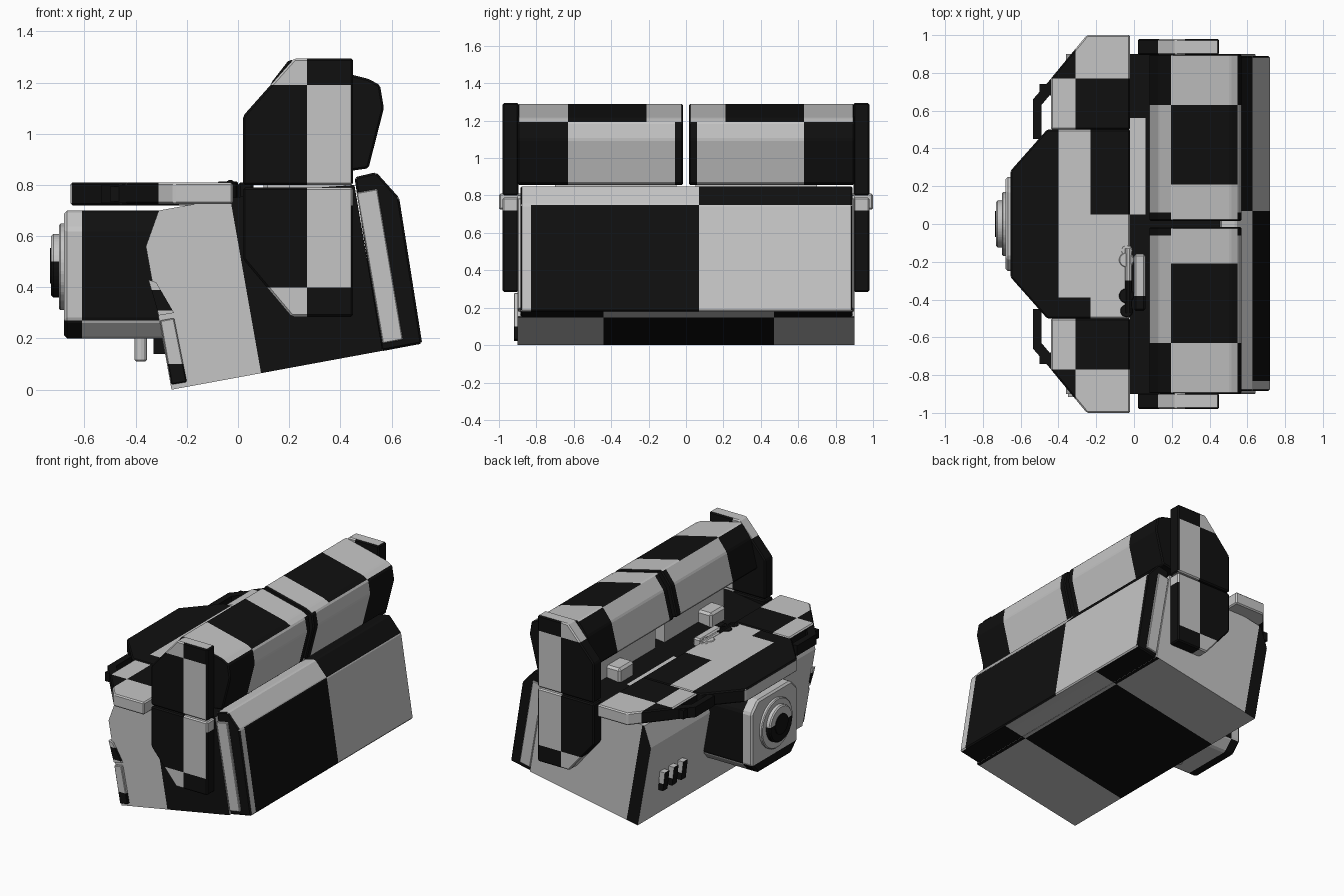
import bpy, bmesh, math
from mathutils import Vector

if "Cube" in bpy.data.objects:
    bpy.data.objects.remove(bpy.data.objects["Cube"])

# two flat paints
def material(name, v):
    m = bpy.data.materials.new(name)
    m.diffuse_color = (v, v, v, 1)
    m.use_nodes = True
    m.node_tree.nodes["Principled BSDF"].inputs["Base Color"].default_value = m.diffuse_color
    return m
MATS = [material("light_grey", 0.56), material("black", 0.005)]

C, S = math.cos(math.radians(10)), math.sin(math.radians(10))
def tilt(p):            # position along the tilted hull direction
    return p.x * C + p.z * S

def plane(axis, v):
    n = {'x': (1, 0, 0), 'y': (0, 1, 0), 'z': (0, 0, 1), 'u': (C, 0, S)}[axis]
    n = Vector(n)
    return n * v, n

def finish(name, bm, black, cuts=""):
    # cut along the paint borders, then paint each face by rule
    for c in cuts.split():
        co, no = plane(c[0], float(c[1:]))
        bmesh.ops.bisect_plane(bm, geom=bm.verts[:] + bm.edges[:] + bm.faces[:],
                               plane_co=co, plane_no=no, dist=1e-5)
    bm.normal_update()
    for f in bm.faces:
        b = black(f.calc_center_median(), f.normal) if callable(black) else black
        f.material_index = int(b)
    me = bpy.data.meshes.new(name)
    bm.to_mesh(me)
    bm.free()
    for m in MATS:
        me.materials.append(m)
    ob = bpy.data.objects.new(name, me)
    bpy.context.collection.objects.link(ob)
    return ob

def prism(name, pts, axis, lo, hi, black, cuts="", bevel=0.0):
    # profile (xz for axis y, xy for axis z, yz for axis x) extruded lo..hi
    put = {'y': lambda a, b, t: (a, t, b), 'z': lambda a, b, t: (a, b, t),
           'x': lambda a, b, t: (t, a, b)}[axis]
    bm = bmesh.new()
    rings = [[bm.verts.new(put(a, b, t)) for a, b in pts] for t in (lo, hi)]
    n = len(pts)
    bm.faces.new(rings[0])
    bm.faces.new(rings[1][::-1])
    for i in range(n):
        j = (i + 1) % n
        bm.faces.new((rings[0][i], rings[1][i], rings[1][j], rings[0][j]))
    bmesh.ops.recalc_face_normals(bm, faces=bm.faces[:])
    if bevel:
        bmesh.ops.bevel(bm, geom=bm.edges[:], offset=bevel, segments=1,
                        affect='EDGES', profile=0.5)
    return finish(name, bm, black, cuts)

def box(name, x0, x1, y0, y1, z0, z1, black, cuts="", bevel=0.0):
    return prism(name, [(x0, z0), (x1, z0), (x1, z1), (x0, z1)], 'y', y0, y1, black, cuts, bevel)

def disc(y, z, r, n=24):
    return [(y + r * math.cos(math.tau * (i + .5) / n),
             z + r * math.sin(math.tau * (i + .5) / n)) for i in range(n)]

# tilted main hull
def hull_rule(p, n):
    if n.z < -0.7:
        return (-.44 < p.y < .47) == (tilt(p) < .56)
    if n.y < -0.7:
        return tilt(p) > .1
    if n.y > 0.7:
        return tilt(p) < -.17
    if n.z > 0.7:
        return p.x > -.02 and not (p.x < .06 and .05 < p.y < .56)
    return False
prism("hull", [(-.26, 0), (.565, .152), (.455, .80), (.24, .785), (-.02, .75),
               (-.2, .72), (-.31, .70), (-.36, .56)], 'y', -.9, .9, hull_rule,
      "u0.1 u-0.17 u0.56 y-0.44 y0.47 x-0.02 x0.06 y0.05 y0.56")

# nose slab closing the +x end
def nose_rule(p, n):
    if abs(n.y) > .7:
        return True
    if n.z < -.7:
        return not -.44 < p.y < .47
    if p.y < -.83:
        return False
    return (p.y > .07) if p.z > .75 else (p.y < .07)
prism("nose_slab", [(.56, .15), (.655, .168), (.72, .18), (.63, .75), (.54, .85), (.455, .83)],
      'y', -.885, .89, nose_rule, "y0.07 y-0.83 y-0.44 y0.47 z0.75", .008)
for s in (-1, 1):
    prism("nose_side_strip", [(.565, .18), (.645, .195), (.545, .785), (.463, .77)], 'y',
          *sorted((s * .86, s * .9)), False, "", .004)

# raised plates on the front side near the -x edge
prism("side_plate_upper", [(-.35, .43), (-.32, .42), (-.25, .30), (-.31, .29)], 'y', -.915, -.89,
      lambda p, n: .31 < p.z < .39, "z0.31 z0.39")
prism("side_plate_lower", [(-.305, .27), (-.25, .28), (-.2, .03), (-.26, .02)], 'y', -.92, -.89,
      lambda p, n: p.z < .1, "z0.1", .004)

# three vents on the -x face
for y in (.52, .62, .72):
    prism("vent", [(-.31, .20), (-.345, .20), (-.36, .33), (-.32, .33)], 'y', y - .025, y + .025,
          lambda p, n: n.x < -.5 or p.z < .25, "z0.25")

# snout housing with rings
ch = .07
a, lo, hi = .25, .20, .70
octo = [(-a + ch, lo), (a - ch, lo), (a, lo + ch), (a, hi - ch),
        (a - ch, hi), (-a + ch, hi), (-a, hi - ch), (-a, lo + ch)]
prism("snout", octo, 'x', -.68, -.25, lambda p, n: (p.x > -.61) == (p.z > .27),
      "x-0.61 z0.27", .012)
prism("snout_ring", disc(0, .48, .17), 'x', -.70, -.66, False, "", .006)
prism("snout_cap", disc(0, .485, .125), 'x', -.73, -.66, lambda p, n: p.z < .5, "z0.5", .008)
prism("snout_core", disc(0, .485, .07), 'x', -.735, -.72, True)
prism("snout_peg", disc(-.38, 0, .025, 12), 'z', .11, .22, False, "", .006)
box("snout_bracket", -.33, -.28, -.06, .06, .14, .22, True)

# deck: centre plate plus two side wings
def deck_rule(p, n):
    if p.x < -.4:
        return p.x > -.64 or n.z > .7
    if p.x < -.23:
        return p.y < -.39
    return p.y > .05
prism("deck_centre", [(-.655, -.28), (-.46, -.5), (-.02, -.5), (-.02, .5), (-.46, .5), (-.655, .28)],
      'z', .72, .81, deck_rule, "x-0.4 x-0.23 y-0.39 y0.05", .008)
def wing_rule(p, n):
    if abs(p.y) > .77:
        return p.x < -.31
    return p.x > -.31 if n.z > .5 else p.x < -.31
for s in (-1, 1):
    prism("deck_wing", [(-.02, s * .5), (-.02, s * 1.0), (-.25, s * 1.0), (-.44, s * .77), (-.44, s * .5)],
          'z', .725, .81, wing_rule, "x-0.31 y%g" % (s * .77), .008)
    prism("deck_outer_bar", [(-.49, s * .45), (-.535, s * .45), (-.535, s * .66), (-.36, s * .86),
                             (-.33, s * .82), (-.49, s * .63)], 'z', .73, .80, True)
    box("deck_outer_link", -.5, -.42, *sorted((s * .68, s * .74)), .735, .795, True)

# end brackets, upper and lower halves
for s in (-1, 1):
    y0, y1 = sorted((s * .895, s * .98))
    prism("bracket_upper", [(.02, .80), (.45, .80), (.45, 1.295), (.22, 1.295), (.02, 1.07)], 'y', y0, y1,
          lambda p, n: n.x > .6 or ((p.x < .27) == (p.z < 1.19) and n.z < .9),
          "x0.27 z1.19", .008)
    prism("bracket_lower", [(.02, .79), (.02, .51), (.21, .285), (.45, .285), (.45, .79)], 'y', y0, y1,
          lambda p, n: (n.x > .6 and p.z < .72) or (n.x < .6 and (p.x < .27) == (p.z > .4)),
          "x0.27 z0.4 z0.72", .008)

# two long faceted beams between the brackets
def beam_rule(p, n):
    y = abs(p.y)
    if abs(n.y) > .7:
        return True
    if n.z > .8:
        return .21 < y < .63
    return y > .63 or y < .06
for s in (-1, 1):
    y0, y1 = sorted((s * .015, s * .9))
    prism("beam", [(.08, 1.0), (.13, 1.2), (.2, 1.29), (.51, 1.215), (.555, 1.19), (.57, 1.1),
                   (.51, .865), (.44, .855)], 'y', y0, y1, beam_rule,
          " ".join("y%g" % (s * v) for v in (.06, .21, .63)), .008)
    # support wall under the beam
    box("beam_support", .2, .42, *sorted((s * .05, s * .7)), .74, .96, False)
    box("beam_foot", .1, .22, *sorted((s * .42, s * .58)), .74, .86, False, "", .015)

# small latch on the deck behind the wings
bm_knobs = ((-.14, .02), (-.19, .03), (-.38, .03), (-.46, .025))
for y, r in bm_knobs:
    prism("latch_knob", disc(-.04, y, r + .012, 12), 'z', .74, .805 + r * .3, y < -.3, "", .006)
prism("latch_bar", [(-.03 + .02 * math.cos(i * math.tau / 10), .80 + .02 * math.sin(i * math.tau / 10))
                    for i in range(10)], 'y', -.47, -.13, lambda p, n: p.y < -.3, "y-0.3")
box("latch_block", .0, .06, -.46, -.16, .74, .81, lambda p, n: p.y < -.38, "y-0.38", .01)
